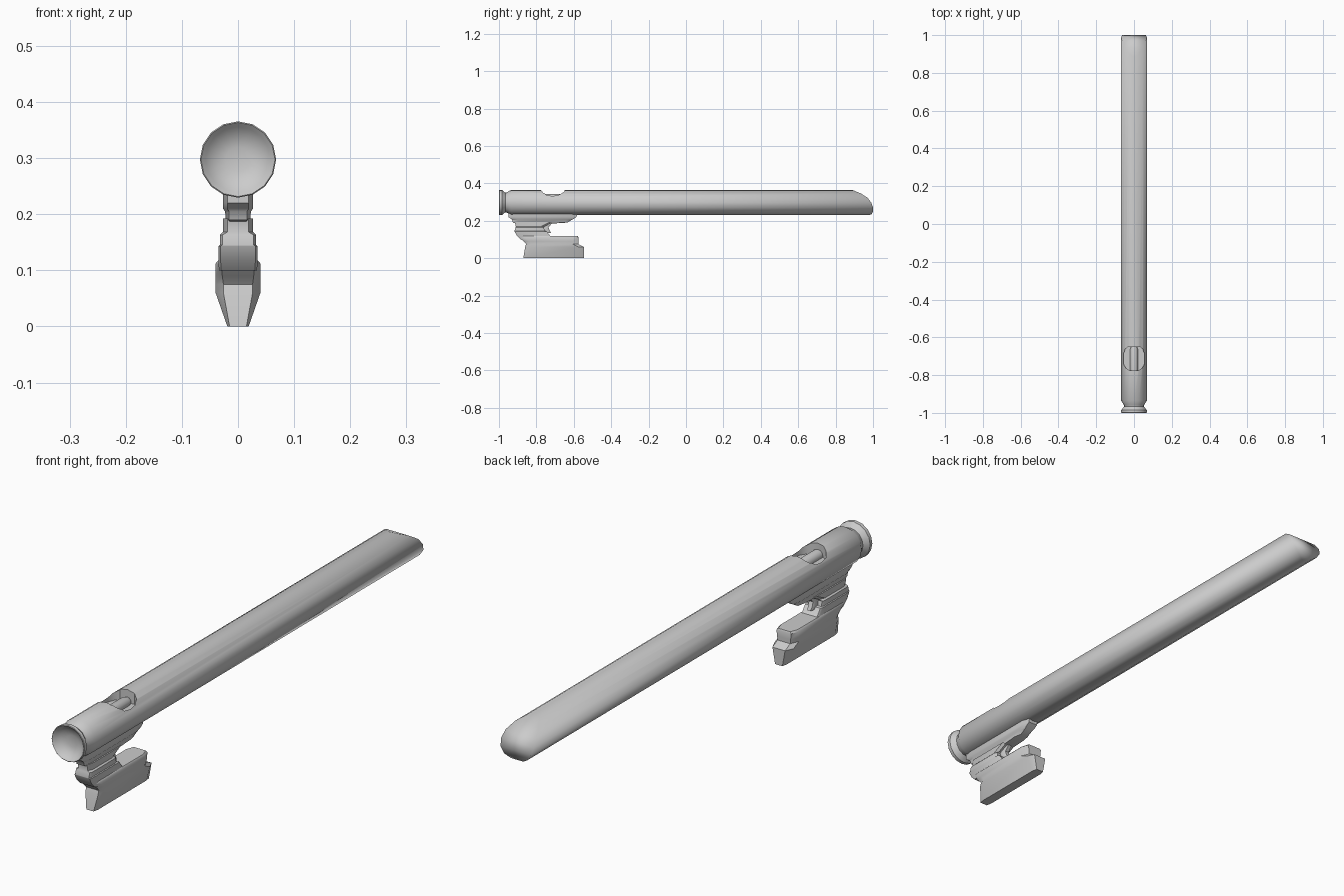
import bpy, bmesh, math

if "Cube" in bpy.data.objects:
    bpy.data.objects.remove(bpy.data.objects["Cube"])

N, R, CZ = 16, 0.068, 0.2975


def finish(name, bm, angle=35, soft_after=9):
    """Store a bmesh as an object, smooth with sharp edges by angle."""
    bmesh.ops.recalc_face_normals(bm, faces=bm.faces)
    shade(bm, angle, soft_after)
    me = bpy.data.meshes.new(name)
    bm.to_mesh(me)
    bm.free()
    ob = bpy.data.objects.new(name, me)
    bpy.context.collection.objects.link(ob)
    return ob


def shade(bm, angle, soft_after):
    for f in bm.faces:
        f.smooth = True
    for e in bm.edges:
        soft = all(v.co.y > soft_after for v in e.verts)
        e.smooth = soft or e.calc_face_angle(0) < math.radians(angle)


def bridge(bm, a, b):
    n = len(a)
    for i in range(n):
        bm.faces.new((a[i], a[(i + 1) % n], b[(i + 1) % n], b[i]))


def ring_y(bm, r, y):
    """Circle around the tube axis; y is a number or a list by height."""
    out = []
    for i in range(N):
        t = 2 * math.pi * i / N
        yy = y[min(i, N - i)] if isinstance(y, list) else y
        out.append(bm.verts.new((r * math.sin(t), yy, CZ + r * math.cos(t))))
    return out


def stack(name, levels, angle=35):
    """Loft chamfered rectangles: z, front y, back y, half width, chamfers x, y."""
    bm = bmesh.new()
    rings = []
    for z, f, b, w, cx, cy in levels:
        pts = [(w, f + cy), (w, b - cy), (w - cx, b), (cx - w, b),
               (-w, b - cy), (-w, f + cy), (cx - w, f), (w - cx, f)]
        rings.append([bm.verts.new((x, y, z)) for x, y in pts])
    for a, b in zip(rings, rings[1:]):
        bridge(bm, a, b)
    bm.faces.new(rings[0])
    bm.faces.new(rings[-1])
    return finish(name, bm, angle)


# Barrel with dished mouth, neck groove and curved, cut-off far tip
bm = bmesh.new()
tip = [0.885, 0.90, 0.935, 0.97, 0.99, 1.0, 1.0, 0.992, 0.975]
profile = [(0.022, -0.973), (0.045, -0.980), (0.058, -0.992), (0.066, -1.0),
           (R, -0.998), (R, -0.985), (0.052, -0.966), (0.055, -0.956),
           (R, -0.935), (R, tip)]
rings = [ring_y(bm, r, y) for r, y in profile]
for a, b in zip(rings, rings[1:]):
    bridge(bm, a, b)
bm.faces.new(rings[0])
end = rings[-1]
for i in range(N // 2):
    loop = [end[i], end[i + 1], end[(N - i - 1) % N], end[(N - i) % N]]
    bm.faces.new(list(dict.fromkeys(loop)))
barrel = finish("barrel", bm, 35, 0.8)

# Rounded opening on top of the barrel
bm = bmesh.new()
half = [(0.022, -0.775), (0.042, -0.764), (0.054, -0.745), (0.057, -0.715),
        (0.055, -0.685), (0.046, -0.662), (0.030, -0.650)]
plan = half + [(-x, y) for x, y in reversed(half)]
low = [bm.verts.new((x, y, 0.318)) for x, y in plan]
high = [bm.verts.new((x, y, 0.42)) for x, y in plan]
bridge(bm, low, high)
bm.faces.new(low)
bm.faces.new(high)
cutter = finish("opening_cutter", bm)
cutter.hide_render = True

mod = barrel.modifiers.new("opening", 'BOOLEAN')
mod.operation = 'DIFFERENCE'
mod.solver = 'EXACT'
mod.object = cutter
bpy.context.view_layer.objects.active = barrel
bpy.ops.object.modifier_apply(modifier=mod.name)
bpy.data.objects.remove(cutter)
bm = bmesh.new()
bm.from_mesh(barrel.data)
shade(bm, 35, 0.8)
bm.to_mesh(barrel.data)
bm.free()

# Rounded bar lying inside the opening
bm = bmesh.new()
ends = []
for y in (-0.785, -0.665, -0.645):
    r = 0.021 if y < -0.65 else 0.014
    ends.append([bm.verts.new((r * math.cos(k * math.pi / 6), y,
                               0.322 + r * math.sin(k * math.pi / 6)))
                 for k in range(12)])
for a, b in zip(ends, ends[1:]):
    bridge(bm, a, b)
bm.faces.new(ends[0])
bm.faces.new(ends[-1])
finish("inner_bar", bm)

# Bracket under the barrel
stack("bracket", [
    (0.185, -0.905, -0.715, 0.021, 0.006, 0.03),
    (0.190, -0.925, -0.635, 0.022, 0.006, 0.03),
    (0.205, -0.930, -0.610, 0.023, 0.007, 0.03),
    (0.210, -0.935, -0.600, 0.027, 0.008, 0.03),
    (0.220, -0.950, -0.585, 0.027, 0.008, 0.03),
    (0.252, -0.950, -0.580, 0.027, 0.008, 0.03)])

# Neck joining the bracket and the grip
stack("neck", [
    (0.100, -0.885, -0.700, 0.034, 0.004, 0.01),
    (0.118, -0.903, -0.725, 0.035, 0.004, 0.01),
    (0.143, -0.917, -0.745, 0.035, 0.004, 0.01),
    (0.145, -0.917, -0.755, 0.032, 0.004, 0.01),
    (0.163, -0.912, -0.760, 0.032, 0.004, 0.01),
    (0.168, -0.910, -0.758, 0.027, 0.008, 0.02),
    (0.192, -0.915, -0.710, 0.027, 0.008, 0.02)])

# Small trigger behind the neck
stack("trigger", [
    (0.135, -0.77, -0.722, 0.010, 0.004, 0.008),
    (0.150, -0.77, -0.730, 0.014, 0.005, 0.008),
    (0.165, -0.77, -0.735, 0.012, 0.004, 0.008),
    (0.188, -0.77, -0.715, 0.010, 0.004, 0.008)])

# Long grip, keel-shaped towards the bottom
stack("grip", [
    (0.000, -0.870, -0.545, 0.019, 0.004, 0.02),
    (0.060, -0.860, -0.545, 0.040, 0.014, 0.03),
    (0.075, -0.855, -0.575, 0.040, 0.014, 0.03),
    (0.090, -0.868, -0.575, 0.040, 0.012, 0.03),
    (0.112, -0.897, -0.575, 0.040, 0.010, 0.03),
    (0.118, -0.900, -0.578, 0.035, 0.010, 0.03)], 40)
